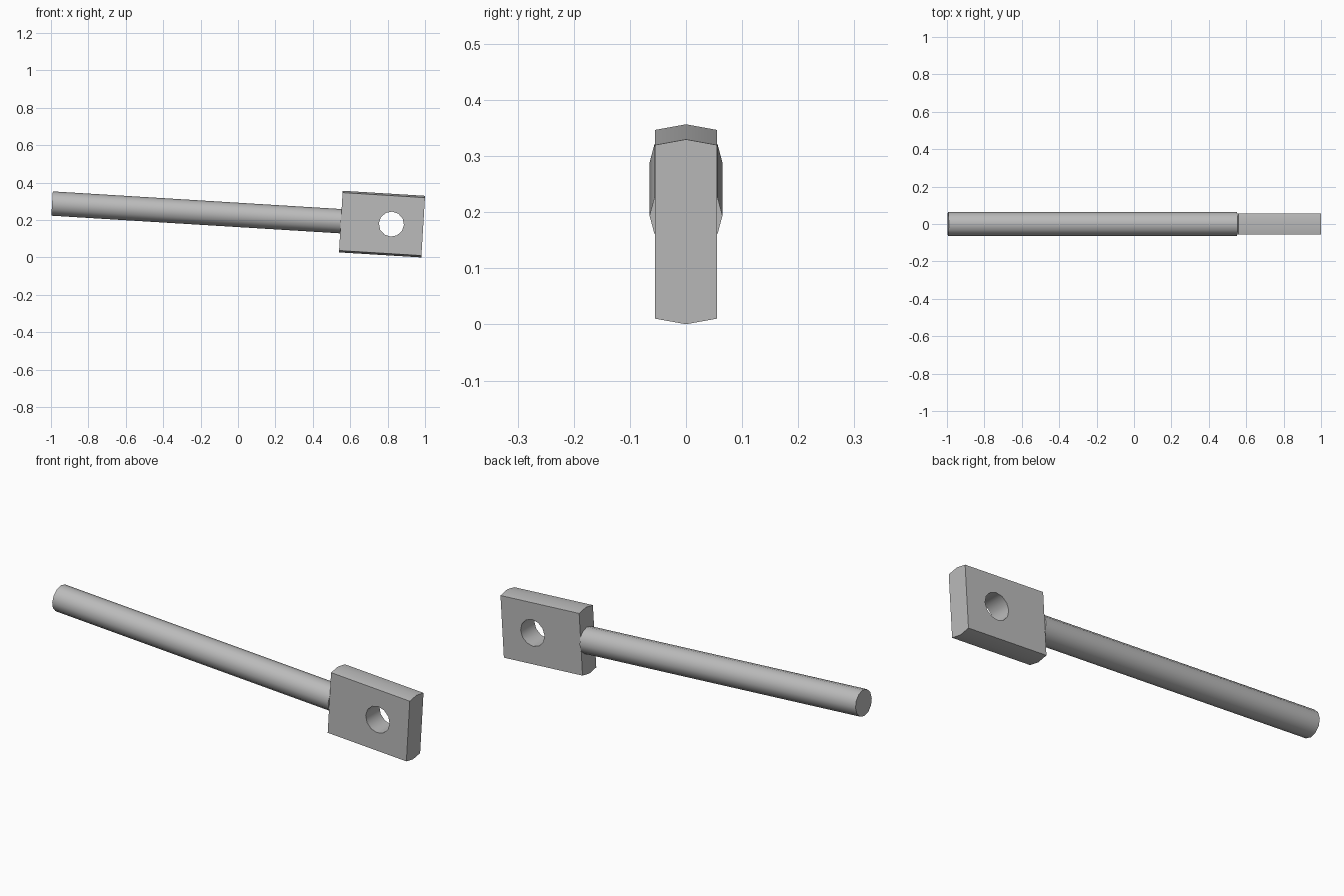
import bpy, math
from mathutils import Matrix

cube = bpy.data.objects.get("Cube")
if cube:
    bpy.data.objects.remove(cube, do_unlink=True)

steel = bpy.data.materials.new("grey steel")
steel.use_nodes = True
GREY = (0.5, 0.5, 0.5, 1)
steel.diffuse_color = GREY
steel.node_tree.nodes["Principled BSDF"].inputs["Base Color"].default_value = GREY

# Local frame: x runs along the rod, origin at the middle of the head
TILT = Matrix.Translation((0.77, 0, 0.1785)) @ Matrix.Rotation(math.radians(3.5), 4, 'Y')
HALF_LEN, HALF_H, HALF_W, SHOULDER = 0.2205, 0.165, 0.055, 0.155
ROD_R, ROD_LEN = 0.065, 1.547


def cylinder(name, radius, depth, matrix):
    bpy.ops.mesh.primitive_cylinder_add(vertices=12, radius=radius, depth=depth)
    ob = bpy.context.object
    ob.name = name
    ob.data.transform(matrix)
    ob.matrix_world = TILT
    ob.data.materials.append(steel)
    return ob


def smooth(ob):
    bpy.ops.object.select_all(action='DESELECT')
    ob.select_set(True)
    bpy.context.view_layer.objects.active = ob
    bpy.ops.object.shade_smooth_by_angle(angle=math.radians(35))


# Rod, butted against the head
rod = cylinder("rod", ROD_R, ROD_LEN,
               Matrix.Translation((-HALF_LEN - ROD_LEN / 2, 0, 0.002)) @ Matrix.Rotation(math.pi / 2, 4, 'Y'))
smooth(rod)

# Head: a plate with shallow ridges along its top and bottom
profile = [(0, HALF_H), (-HALF_W, SHOULDER), (-HALF_W, -SHOULDER),
           (0, -HALF_H), (HALF_W, -SHOULDER), (HALF_W, SHOULDER)]
n = len(profile)
verts = [(x, y, z) for x in (-HALF_LEN, HALF_LEN) for y, z in profile]
faces = [list(range(n))[::-1], list(range(n, 2 * n))]
faces += [(i, (i + 1) % n, (i + 1) % n + n, i + n) for i in range(n)]
mesh = bpy.data.meshes.new("head_plate")
mesh.from_pydata(verts, [], faces)
mesh.materials.append(steel)
head = bpy.data.objects.new("head_plate", mesh)
bpy.context.collection.objects.link(head)
head.matrix_world = TILT

# Consistent outward normals
bpy.context.view_layer.objects.active = head
bpy.ops.object.select_all(action='DESELECT')
head.select_set(True)
bpy.ops.object.mode_set(mode='EDIT')
bpy.ops.mesh.select_all(action='SELECT')
bpy.ops.mesh.normals_make_consistent(inside=False)
bpy.ops.object.mode_set(mode='OBJECT')

# Pin hole through the head
cutter = cylinder("pin_hole_cutter", 0.067, 0.4,
                  Matrix.Translation((0.05, 0, 0.003)) @ Matrix.Rotation(math.pi / 2, 4, 'X'))
cutter.hide_render = True
bpy.context.view_layer.objects.active = head
hole = head.modifiers.new("pin_hole", 'BOOLEAN')
hole.operation = 'DIFFERENCE'
hole.solver = 'EXACT'
hole.object = cutter
bpy.context.view_layer.update()
bpy.ops.object.modifier_apply(modifier=hole.name)
bpy.data.objects.remove(cutter, do_unlink=True)
smooth(head)
